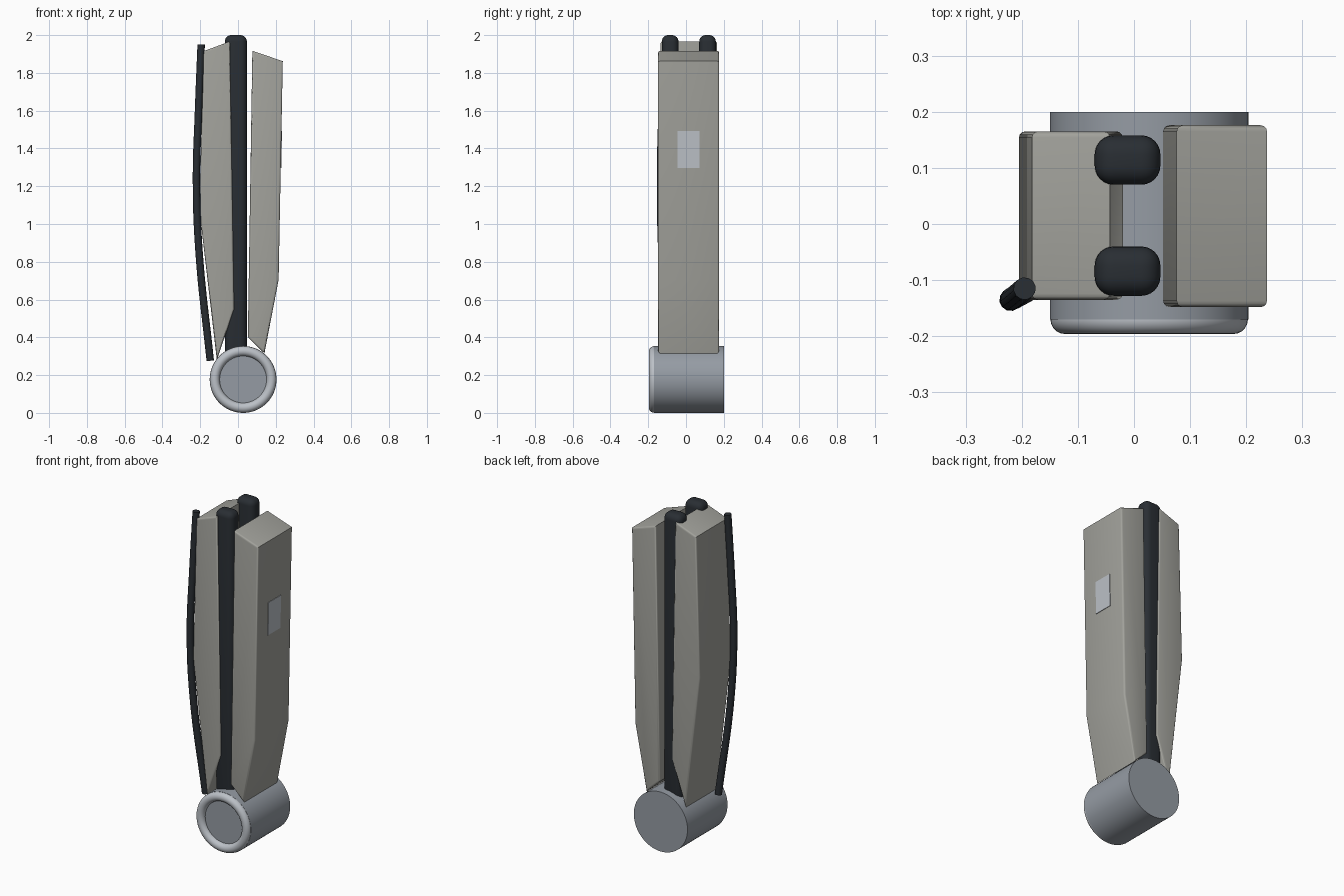
import bpy, bmesh, math

if "Cube" in bpy.data.objects:
    bpy.data.objects.remove(bpy.data.objects["Cube"])


def material(name, rgb):
    m = bpy.data.materials.new(name)
    m.diffuse_color = (*rgb, 1)
    m.use_nodes = True
    m.node_tree.nodes["Principled BSDF"].inputs["Base Color"].default_value = m.diffuse_color
    return m


GREY = material("warm_grey", (0.36, 0.36, 0.33))
STEEL = material("steel", (0.30, 0.33, 0.37))
BRIGHT = material("bright_metal", (0.50, 0.53, 0.57))
BLACK = material("black_rubber", (0.022, 0.027, 0.033))


def finish(name, bm, mat, smooth=True):
    bmesh.ops.recalc_face_normals(bm, faces=bm.faces[:])
    me = bpy.data.meshes.new(name)
    bm.to_mesh(me)
    bm.free()
    ob = bpy.data.objects.new(name, me)
    bpy.context.collection.objects.link(ob)
    me.materials.append(mat)
    if smooth:
        bpy.ops.object.select_all(action='DESELECT')
        bpy.context.view_layer.objects.active = ob
        ob.select_set(True)
        bpy.ops.object.shade_smooth_by_angle(angle=math.radians(32))
    return ob


def panel(name, profile, y0, y1):
    """Extrude an x/z outline along y and round its end edges."""
    bm = bmesh.new()
    face = bm.faces.new([bm.verts.new((x, y0, z)) for x, z in profile])
    ext = bmesh.ops.extrude_face_region(bm, geom=[face])
    for v in ext["geom"]:
        if isinstance(v, bmesh.types.BMVert):
            v.co.y = y1
    rim = [e for e in bm.edges if abs(e.verts[0].co.y - e.verts[1].co.y) < 1e-5]
    bmesh.ops.bevel(bm, geom=rim, offset=0.011, segments=3, profile=0.5, affect='EDGES')
    return finish(name, bm, GREY)


def box(name, lo, hi, mat):
    bm = bmesh.new()
    bmesh.ops.create_cube(bm, size=1)
    for v in bm.verts:
        v.co = [(a + b) / 2 + c * (b - a) for a, b, c in zip(lo, hi, v.co)]
    return finish(name, bm, mat, False)


def lathe(name, profile, mat, closed=False, n=64, cx=0.027, cz=0.177):
    """Spin a (radius, y) profile around the hinge axis."""
    bm = bmesh.new()
    vs = [bm.verts.new((cx + r, y, cz)) for r, y in profile]
    es = [bm.edges.new(p) for p in zip(vs, vs[1:])]
    if closed:
        es.append(bm.edges.new((vs[-1], vs[0])))
    bmesh.ops.spin(bm, geom=vs + es, cent=(cx, 0, cz), axis=(0, 1, 0),
                   angle=math.tau, steps=n)
    bmesh.ops.remove_doubles(bm, verts=bm.verts[:], dist=1e-5)
    return finish(name, bm, mat)


# Folded side panels
panel("left_panel", [(-0.182, 1.915), (-0.043, 1.967), (-0.02, 0.55), (-0.112, 0.28),
                     (-0.205, 1.08)], -0.135, 0.165)
panel("right_panel", [(0.076, 1.917), (0.237, 1.862), (0.215, 0.705), (0.14, 0.315),
                      (0.052, 0.4)], -0.148, 0.176)

# Small plate on the right panel
plate = box("side_plate", (-0.006, -0.045, -0.098), (0.004, 0.072, 0.098), BRIGHT)
plate.location = (0.2275, 0, 1.395)
plate.rotation_euler.y = math.atan2(0.022, 1.157)

# Hinge drum and rounded front rim
lathe("hinge_drum", [(0, -0.17), (0.177, -0.17), (0.177, 0.2), (0, 0.2)], STEEL)
lathe("drum_rim", [(0.15 + 0.026 * math.cos(a), -0.17 + 0.026 * math.sin(a))
                   for a in (math.tau * i / 20 for i in range(20))], BRIGHT, True)

# Two rounded black posts
for name, y0, y1 in (("front_post", -0.128, -0.04), ("rear_post", 0.07, 0.158)):
    post = box(name, (-0.07, y0, 0.25), (0.047, y1, 2.0), BLACK)
    bev = post.modifiers.new("round", 'BEVEL')
    bev.width, bev.segments = 0.034, 6
    for p in post.data.polygons:
        p.use_smooth = True

# Bowed rod along the left panel
cu = bpy.data.curves.new("bowed_rod", 'CURVE')
cu.dimensions = '3D'
cu.bevel_depth, cu.bevel_resolution = 0.02, 4
cu.use_fill_caps = True
path = [(-0.195, -0.115, 1.95), (-0.209, -0.127, 1.6), (-0.22, -0.135, 1.23),
        (-0.206, -0.128, 0.85), (-0.147, -0.095, 0.277)]
sp = cu.splines.new('BEZIER')
sp.bezier_points.add(len(path) - 1)
for bp, co in zip(sp.bezier_points, path):
    bp.co = co
    bp.handle_left_type = bp.handle_right_type = 'AUTO'
rod = bpy.data.objects.new("bowed_rod", cu)
bpy.context.collection.objects.link(rod)
cu.materials.append(BLACK)
